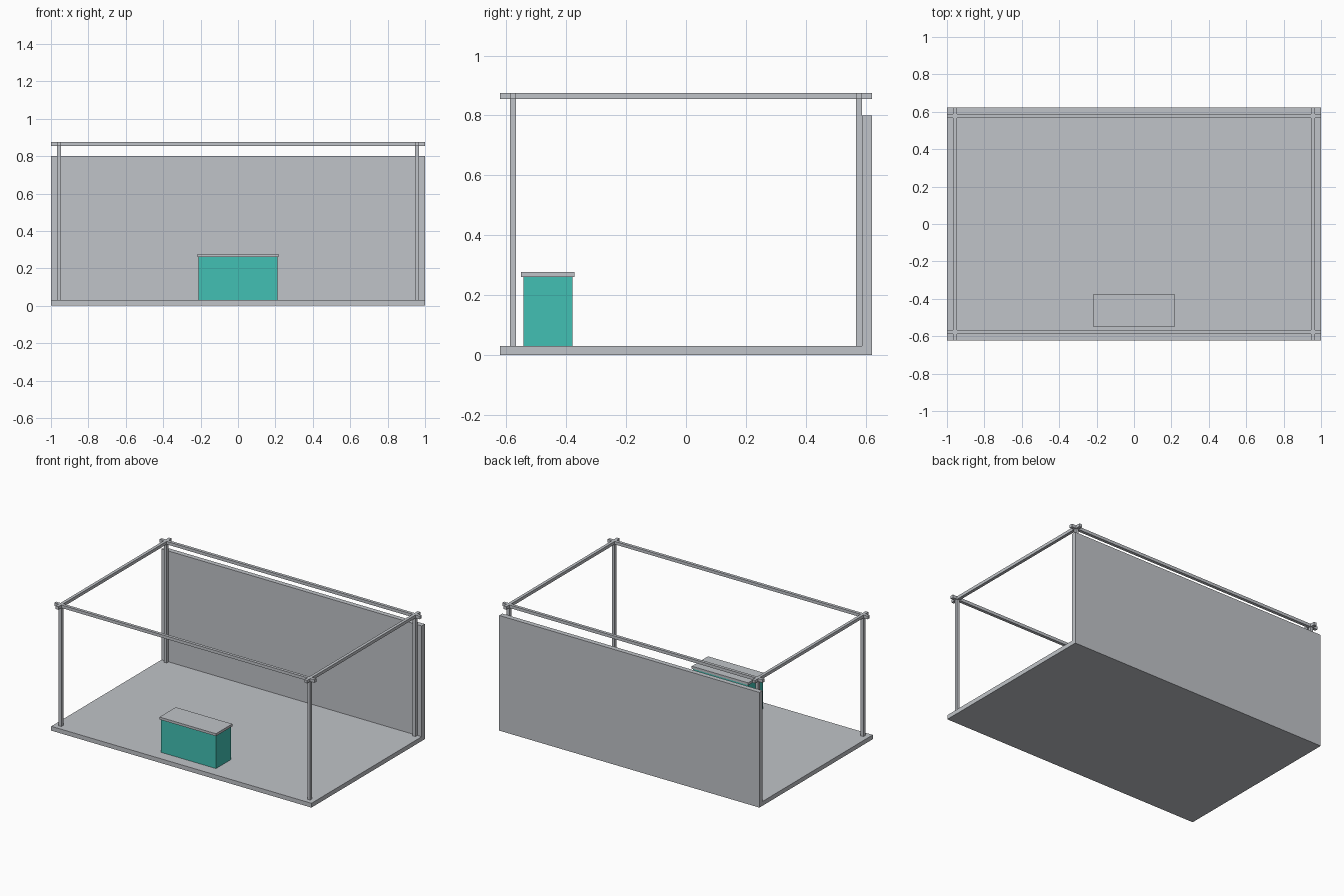
import bpy

cube = bpy.data.objects.get("Cube")
if cube:
    bpy.data.objects.remove(cube, do_unlink=True)


def material(name, rgb):
    mat = bpy.data.materials.new(name)
    mat.use_nodes = True
    color = (*rgb, 1.0)
    mat.diffuse_color = color
    mat.node_tree.nodes["Principled BSDF"].inputs["Base Color"].default_value = color
    return mat


GREY = material("light grey", (0.53, 0.55, 0.58))
TEAL = material("teal", (0.054, 0.53, 0.456))


def box(name, x, y, z, mat):
    """Axis-aligned box from (min, max) extents."""
    spans = (x, y, z)
    bpy.ops.mesh.primitive_cube_add(size=1, location=[(a + b) / 2 for a, b in spans])
    obj = bpy.context.object
    obj.name = name
    obj.scale = [b - a for a, b in spans]
    bpy.ops.object.transform_apply(location=False, rotation=False, scale=True)
    obj.data.materials.append(mat)
    return obj


HALF_X, HALF_Y = 1.0, 0.622
FLOOR, TOP, BAR = 0.03, 0.875, 0.021
POST_X, POST_Y = 0.956, 0.578


def around(center):
    return center - BAR / 2, center + BAR / 2


# Platform and back wall
WALL_Y = 0.588
box("floor", (-HALF_X, HALF_X), (-HALF_Y, WALL_Y), (0, FLOOR), GREY)
box("back_wall", (-HALF_X, HALF_X), (WALL_Y, HALF_Y), (0, 0.8), GREY)

# Open frame: four posts and four overlapping top rails
rail_z = (TOP - BAR, TOP)
for side, sx in (("right", -1), ("left", 1)):
    x = around(sx * POST_X)
    for end, sy in (("front", -1), ("back", 1)):
        box(f"{end}_{side}_post", x, around(sy * POST_Y), (FLOOR, TOP - BAR), GREY)
    box(f"{side}_top_rail", x, (-HALF_Y, HALF_Y), rail_z, GREY)
for end, sy in (("front", -1), ("back", 1)):
    box(f"{end}_top_rail", (-HALF_X, HALF_X), around(sy * POST_Y), rail_z, GREY)

# Reception counter
box("counter_body", (-0.211, 0.211), (-0.543, -0.38), (FLOOR, 0.26), TEAL)
box("counter_top", (-0.217, 0.217), (-0.552, -0.373), (0.26, 0.277), GREY)
